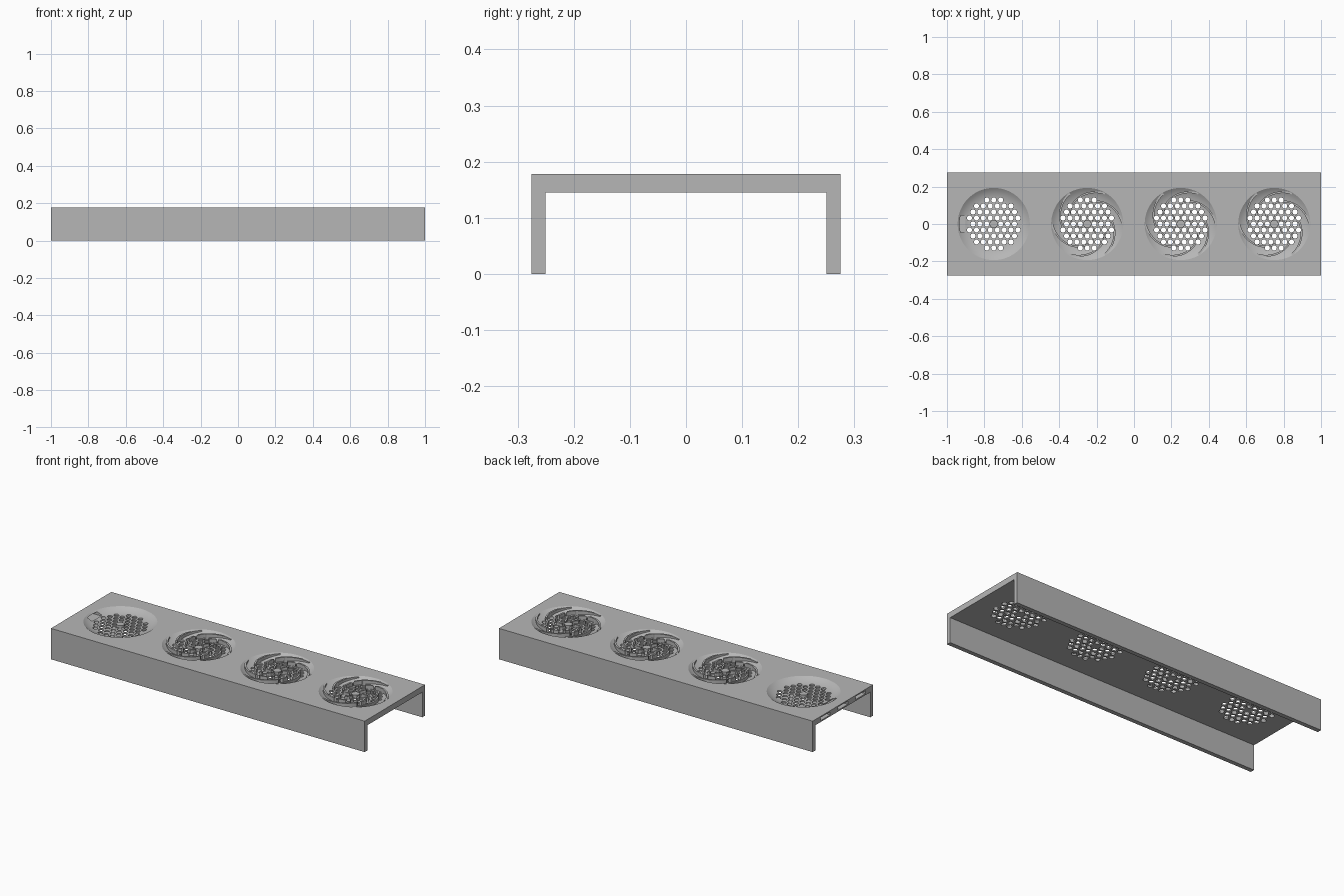
import bpy, bmesh, math
from math import cos, sin, pi
from mathutils import Matrix, Vector

if "Cube" in bpy.data.objects:
    bpy.data.objects.remove(bpy.data.objects["Cube"], do_unlink=True)

grey = bpy.data.materials.new("plain_grey")
grey.use_nodes = True
colour = (0.47, 0.47, 0.47, 1)
grey.diffuse_color = colour
grey.node_tree.nodes["Principled BSDF"].inputs["Base Color"].default_value = colour

TOP, UNDER, FLOOR = 0.178, 0.145, 0.153
CENTRES = [-0.75, -0.25, 0.25, 0.75]
RIBS = 6


def finish(bm, name):
    bmesh.ops.recalc_face_normals(bm, faces=bm.faces)
    mesh = bpy.data.meshes.new(name)
    bm.to_mesh(mesh)
    bm.free()
    mesh.materials.append(grey)
    ob = bpy.data.objects.new(name, mesh)
    bpy.context.collection.objects.link(ob)
    return ob


def cut(ob, cutter):
    """Subtract the cutter and bake the result."""
    mod = ob.modifiers.new("cut", "BOOLEAN")
    mod.operation = "DIFFERENCE"
    mod.solver = "EXACT"
    mod.object = cutter
    bpy.context.view_layer.update()
    graph = bpy.context.evaluated_depsgraph_get()
    mesh = bpy.data.meshes.new_from_object(ob.evaluated_get(graph))
    ob.modifiers.clear()
    ob.data = mesh


def cylinder(bm, x, y, z0, z1, r, sides):
    bmesh.ops.create_cone(bm, cap_ends=True, segments=sides, radius1=r, radius2=r,
                          depth=z1 - z0, matrix=Matrix.Translation((x, y, (z0 + z1) / 2)))


# Channel: top plate with two side walls, extruded lengthwise
half = [(0.275, TOP), (0.275, 0), (0.25, 0), (0.25, UNDER)]
outline = half + [(-y, z) for y, z in reversed(half)]
bm = bmesh.new()
face = bm.faces.new([bm.verts.new((-1, y, z)) for y, z in outline])
ext = bmesh.ops.extrude_face_region(bm, geom=[face])
bmesh.ops.translate(bm, vec=(2, 0, 0),
                    verts=[v for v in ext["geom"] if isinstance(v, bmesh.types.BMVert)])
channel = finish(bm, "channel_body")

# Bowl cutters: revolved dish profile
bowl = [(0, FLOOR), (0.13, FLOOR), (0.148, 0.156), (0.165, 0.162),
        (0.18, 0.169), (0.193, TOP), (0.193, 0.2), (0, 0.2)]
bm = bmesh.new()
for x in CENTRES:
    verts = [bm.verts.new((x + r, 0, z)) for r, z in bowl]
    edges = [bm.edges.new(pair) for pair in zip(verts, verts[1:])]
    bmesh.ops.spin(bm, geom=verts + edges, cent=(x, 0, 0), axis=(0, 0, 1),
                   angle=2 * pi, steps=64)
bmesh.ops.remove_doubles(bm, verts=bm.verts, dist=0.0001)
bowl_cutter = finish(bm, "bowl_cutter")

# Hole cutters: hexagonal grid inside a circle, leaving the hub solid
PITCH = 0.037
bm = bmesh.new()
for cx in CENTRES:
    for row in range(-4, 5):
        for col in range(-4, 5):
            x = (col + (row % 2) / 2) * PITCH
            y = row * PITCH * math.sqrt(3) / 2
            if 0.01 < math.hypot(x, y) < 0.135:
                cylinder(bm, cx + x, y, 0.1, 0.22, 0.0135, 16)
hole_cutter = finish(bm, "hole_cutter")

# Slot cutters: three pockets in the right end of the plate
bm = bmesh.new()
for y in (-0.16, 0, 0.16):
    size = Matrix.Diagonal((0.2, 0.09, 0.018, 1))
    bmesh.ops.create_cube(bm, size=1, matrix=Matrix.Translation((-1, y, 0.162)) @ size)
slot_cutter = finish(bm, "slot_cutter")

for cutter in (bowl_cutter, hole_cutter, slot_cutter):
    cut(channel, cutter)


# Swirl ribs: spiral walls standing in every bowl
def swirl(t, turn):
    r = 0.03 + 0.158 * t ** 0.75
    a = turn - math.radians(150) * t
    return Vector((r * cos(a), r * sin(a), 0))


bm = bmesh.new()
STEPS = 28
for cx in CENTRES:
    for k in range(RIBS):
        turn = math.radians(150) + 2 * pi * k / RIBS
        rings = []
        for i in range(STEPS + 1):
            t = i / STEPS
            p = swirl(t, turn)
            d = (swirl(t + 0.01, turn) - p).normalized()
            side = Vector((-d.y, d.x, 0)) * 0.005
            p.x += cx
            crest = 0.166 + 0.011 * min(1, t * 1.6)
            rings.append([bm.verts.new((q.x, q.y, z)) for q, z in
                          ((p - side, 0.15), (p + side, 0.15),
                           (p + side, crest), (p - side, crest))])
        for a, b in zip(rings, rings[1:]):
            for j in range(4):
                n = (j + 1) % 4
                bm.faces.new((a[j], a[n], b[n], b[j]))
        bm.faces.new(rings[0])
        bm.faces.new(rings[-1])
ribs = finish(bm, "swirl_ribs")
cut(ribs, hole_cutter)

# Hubs at the bowl centres
bm = bmesh.new()
for cx in CENTRES:
    cylinder(bm, cx, 0, 0.15, 0.166, 0.022, 24)
hubs = finish(bm, "centre_hubs")

for cutter in (bowl_cutter, hole_cutter, slot_cutter):
    bpy.data.objects.remove(cutter, do_unlink=True)

# Smooth the curved walls, keep the edges crisp
bpy.ops.object.select_all(action="DESELECT")
for ob in (channel, ribs, hubs):
    ob.select_set(True)
bpy.context.view_layer.objects.active = channel
bpy.ops.object.shade_smooth_by_angle(angle=math.radians(25))
